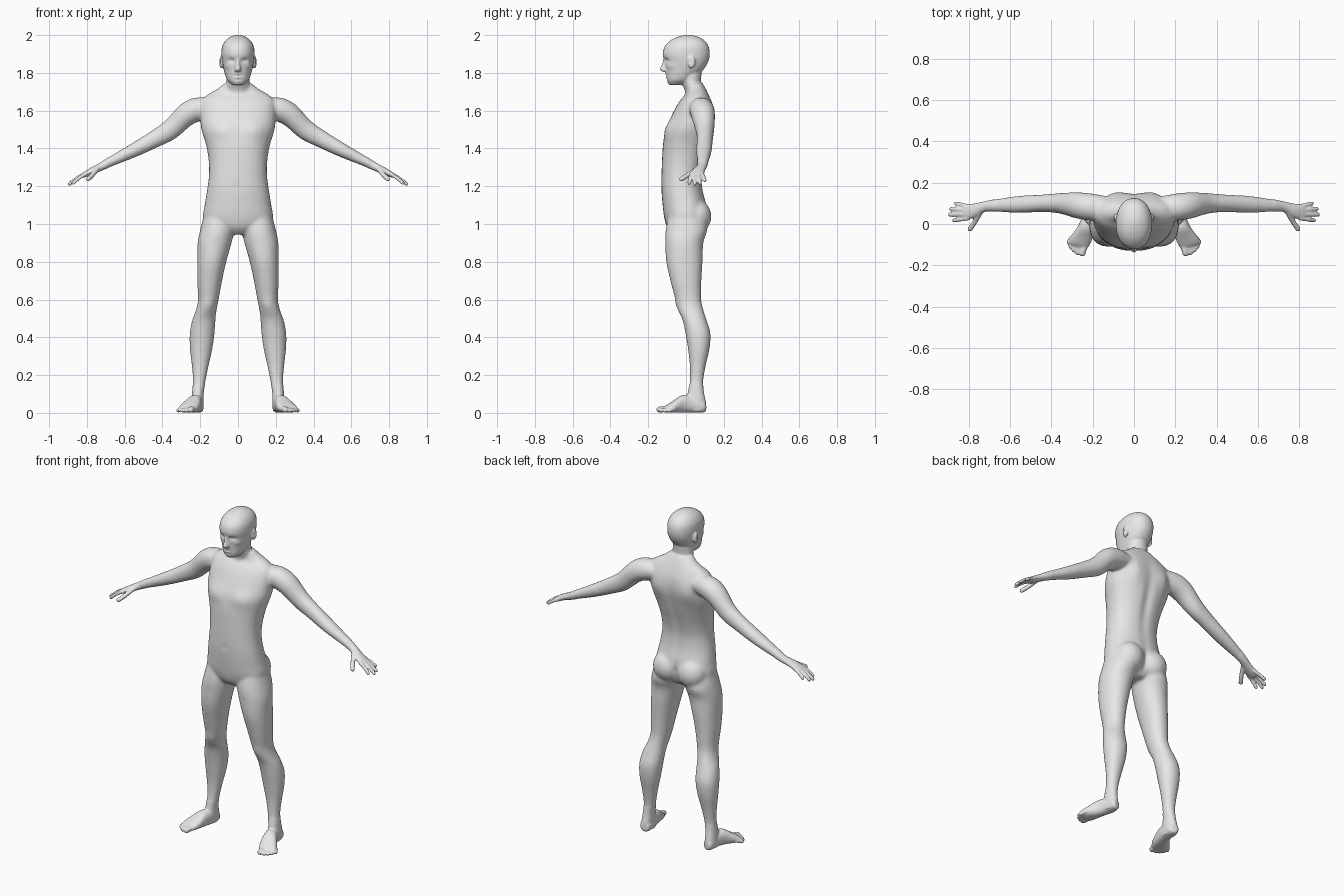
import bpy
import bmesh
import math
from mathutils import Vector, Matrix

default_cube = bpy.data.objects.get("Cube")
if default_cube:
    bpy.data.objects.remove(default_cube, do_unlink=True)

X_AXIS, Y_AXIS, Z_AXIS = Vector((1, 0, 0)), Vector((0, 1, 0)), Vector((0, 0, 1))
SIDES = 28

skin = bpy.data.materials.new("grey_skin")
skin.use_nodes = True
skin_colour = (0.8, 0.8, 0.8, 1)
skin.diffuse_color = skin_colour
skin.node_tree.nodes["Principled BSDF"].inputs["Base Color"].default_value = skin_colour

bm = bmesh.new()


def resample(rows, steps=5):
    """Smooth spline through rows of numbers."""
    rows = [Vector(row) for row in rows]
    result = []
    for i in range(len(rows) - 1):
        start, end = rows[i], rows[i + 1]
        before = rows[max(i - 1, 0)]
        after = rows[min(i + 2, len(rows) - 1)]
        for step in range(steps):
            t = step / steps
            tangent_in, tangent_out = (end - before) / 2, (after - start) / 2
            result.append(start * (2 * t**3 - 3 * t**2 + 1) + end * (3 * t**2 - 2 * t**3)
                          + tangent_in * (t**3 - 2 * t**2 + t) + tangent_out * (t**3 - t**2))
    return result + [rows[-1]]


def loft(rows, u, v, power=2.0):
    """Closed skin over rings given as x, y, z, radius along u, radius along v."""
    loops = []
    for x, y, z, a, b in resample(rows):
        loop = []
        for k in range(SIDES):
            angle = math.tau * k / SIDES
            c, s = math.cos(angle), math.sin(angle)
            c = math.copysign(abs(c) ** (2 / power), c)
            s = math.copysign(abs(s) ** (2 / power), s)
            loop.append(bm.verts.new(Vector((x, y, z)) + u * (a * c) + v * (b * s)))
        loops.append(loop)
    for lower, upper in zip(loops, loops[1:]):
        for k in range(SIDES):
            n = (k + 1) % SIDES
            bm.faces.new((lower[k], lower[n], upper[n], upper[k]))
    bm.faces.new(loops[0][::-1])
    bm.faces.new(loops[-1])


def column(rows, power=2.0):
    """Upright loft from rows of height, centre x, half width, front y, back y."""
    loft([(x, (front + back) / 2, z, half, (back - front) / 2)
          for z, x, half, front, back in rows], X_AXIS, Y_AXIS, power)


def ellipsoid(centre, radii):
    matrix = Matrix.Translation(centre) @ Matrix.Diagonal((*radii, 1))
    bmesh.ops.create_uvsphere(bm, u_segments=24, v_segments=16, radius=1, matrix=matrix)


def digit(points, radius):
    """Finger or toe: round tube with a rounded tip."""
    points = [Vector(p) for p in points]
    along = (points[-1] - points[0]).normalized()
    side = along.cross(Z_AXIS).normalized()
    rows = [(*p, radius, radius) for p in points]
    loft(rows, side, side.cross(along))
    ellipsoid(points[-1], (radius, radius, radius))


# Arm and palm
arm_normal = Vector((0.52, 0, 0.85))
loft([(.13, .08, 1.625, .05, .05), (.2, .082, 1.612, .065, .066),
      (.275, .09, 1.578, .064, .062), (.357, .1, 1.5, .05, .055),
      (.44, .1, 1.45, .043, .047), (.552, .095, 1.39, .042, .038),
      (.662, .09, 1.336, .032, .028), (.72, .085, 1.306, .026, .022),
      (.77, .066, 1.282, .034, .019), (.815, .058, 1.26, .039, .014),
      (.828, .058, 1.253, .034, .009)], Y_AXIS, arm_normal)

# Fingers and thumb
for base, tip in (((.8, .027, 1.268), (.872, .017, 1.217)),
                  ((.805, .047, 1.268), (.892, .045, 1.212)),
                  ((.805, .067, 1.266), (.887, .073, 1.217)),
                  ((.795, .085, 1.264), (.862, .1, 1.23))):
    middle = (Vector(base) + Vector(tip)) / 2 + Vector((0, 0, .005))
    digit((base, middle, tip), .0098)
digit(((.742, .06, 1.294), (.772, .008, 1.258), (.794, -.024, 1.238)), .0125)

# Leg
column([(1.05, .1, .08, -.09, .09), (.97, .11, .09, -.108, .112),
        (.9, .124, .09, -.11, .092), (.8, .139, .077, -.105, .088),
        (.7, .15, .066, -.083, .082), (.6, .157, .055, -.057, .081),
        (.54, .169, .055, -.04, .094), (.49, .181, .062, -.018, .11),
        (.42, .19, .066, -.003, .13), (.34, .195, .06, .01, .125),
        (.25, .2, .045, .02, .105), (.17, .205, .034, .02, .092),
        (.11, .212, .031, .01, .095), (.05, .215, .033, 0, .106),
        (.01, .215, .03, 0, .1)], 2.1)

# Foot and toes
foot_side = Vector((.96, .27, 0))
loft([(.208, .104, .03, .018, .022), (.212, .085, .035, .032, .034),
      (.218, .03, .046, .035, .045), (.232, -.02, .047, .04, .046),
      (.252, -.065, .033, .05, .032), (.268, -.098, .022, .05, .021),
      (.273, -.11, .018, .042, .013)], foot_side, Z_AXIS, 2.3)
for base, tip, radius in (((.236, -.09), (.25, -.141), .016),
                          ((.255, -.09), (.274, -.138), .012),
                          ((.27, -.085), (.292, -.126), .0115),
                          ((.285, -.075), (.307, -.11), .011),
                          ((.297, -.06), (.316, -.088), .011)):
    digit(((*base, .024), (*tip, radius + .001)), radius)

# Buttock and ear
ellipsoid((.082, .055, 1.04), (.088, .08, .09))
ellipsoid((.087, .03, 1.857), (.013, .02, .034))

# Copy the limbs to the other side
copies = bmesh.ops.duplicate(bm, geom=bm.verts[:] + bm.edges[:] + bm.faces[:])["geom"]
for part in copies:
    if isinstance(part, bmesh.types.BMVert):
        part.co.x *= -1

# Torso
column([(.945, 0, .06, -.07, .06), (.98, 0, .13, -.1, .09), (1.03, 0, .184, -.115, .115),
        (1.1, 0, .177, -.124, .11), (1.18, 0, .164, -.13, .09),
        (1.26, 0, .154, -.13, .085), (1.34, 0, .156, -.127, .1),
        (1.42, 0, .17, -.122, .123), (1.5, 0, .194, -.107, .142),
        (1.56, 0, .2, -.083, .15), (1.62, 0, .2, -.053, .145),
        (1.66, 0, .19, -.027, .132), (1.69, 0, .155, 0, .118),
        (1.712, 0, .115, .006, .108), (1.745, 0, .07, .005, .088)], 2.25)

# Neck
column([(1.62, 0, .08, -.02, .11), (1.69, 0, .067, -.004, .1),
        (1.74, 0, .062, -.02, .08), (1.82, 0, .06, -.04, .085)])

# Head
column([(1.736, 0, .03, -.09, -.025), (1.76, 0, .056, -.102, .03),
        (1.79, 0, .068, -.105, .062), (1.82, 0, .076, -.108, .095),
        (1.86, 0, .084, -.114, .118), (1.9, 0, .088, -.123, .126),
        (1.94, 0, .084, -.113, .12), (1.972, 0, .066, -.082, .098),
        (1.991, 0, .04, -.044, .064), (2.001, 0, .014, -.005, .028)], 2.15)

# Nose
column([(1.882, 0, .01, -.119, -.08), (1.845, 0, .012, -.128, -.08),
        (1.82, 0, .017, -.139, -.08), (1.806, 0, .017, -.126, -.08)])

# Fuse the parts into one skin
bmesh.ops.recalc_face_normals(bm, faces=bm.faces[:])
rough_mesh = bpy.data.meshes.new("rough_body")
bm.to_mesh(rough_mesh)
bm.free()
rough = bpy.data.objects.new("rough_body", rough_mesh)
bpy.context.collection.objects.link(rough)
fuse = rough.modifiers.new("fuse", "REMESH")
fuse.mode = "VOXEL"
fuse.voxel_size = .0055
bpy.context.view_layer.update()
graph = bpy.context.evaluated_depsgraph_get()
mesh = bpy.data.meshes.new_from_object(rough.evaluated_get(graph))
bpy.data.objects.remove(rough, do_unlink=True)
mesh.name = "body"
body = bpy.data.objects.new("body", mesh)
bpy.context.collection.objects.link(body)
mesh.materials.clear()
mesh.materials.append(skin)

# Soft sculpting strokes: centre, reach, push (mirrored in x)
strokes = [
    ((.035, -.105, 1.866), (.02, .04, .013), (0, .014, 0)),      # eye socket
    ((.036, -.1, 1.865), (.01, .03, .006), (0, -.006, 0)),       # eyelid
    ((.058, -.08, 1.835), (.025, .03, .018), (.002, -.004, 0)),  # cheekbone
    ((0, -.11, 1.785), (.028, .03, .005), (0, .005, 0)),         # mouth
    ((0, -.11, 1.794), (.024, .03, .006), (0, -.005, 0)),        # upper lip
    ((0, -.11, 1.776), (.022, .03, .006), (0, -.005, 0)),        # lower lip
    ((0, -.1, 1.765), (.028, .03, .007), (0, .005, 0)),          # chin crease
    ((.098, .024, 1.86), (.008, .009, .018), (-.008, 0, 0)),     # ear hollow
    ((.095, -.1, 1.5), (.08, .07, .06), (0, -.012, 0)),          # chest muscle
    ((0, -.12, 1.2), (.01, .04, .012), (0, .01, 0)),             # navel
    ((0, .13, 1.36), (.03, .07, .26), (0, -.014, 0)),            # spine groove
    ((.1, .14, 1.56), (.06, .06, .09), (0, .013, 0)),            # shoulder blade
    ((0, .11, 1.03), (.015, .07, .07), (0, -.025, 0)),           # buttock cleft
    ((.157, -.05, .57), (.03, .04, .035), (0, -.006, 0)),        # kneecap
]
broad = body.vertex_groups.new(name="broad_forms")
broad_indices = []
for vert in mesh.vertices:
    p = vert.co
    side = -1 if p.x < 0 else 1
    for centre, reach, push in strokes:
        if abs(p.z - centre[2]) > 2 * reach[2]:
            continue
        offset = (abs(p.x) - centre[0], p.y - centre[1], p.z - centre[2])
        distance = sum((o / r) ** 2 for o, r in zip(offset, reach))
        if distance < 4:
            p += Vector((push[0] * side, push[1], push[2])) * math.exp(-1.5 * distance)
    if abs(p.x) < .68 and .15 < p.z < 1.73:
        broad_indices.append(vert.index)
broad.add(broad_indices, 1, "REPLACE")

# Blend the joints, then relax the whole surface lightly
blend = body.modifiers.new("blend_joints", "SMOOTH")
blend.factor, blend.iterations, blend.vertex_group = .5, 35, broad.name
relax = body.modifiers.new("relax", "SMOOTH")
relax.factor, relax.iterations = .5, 3
mesh.polygons.foreach_set("use_smooth", [True] * len(mesh.polygons))
